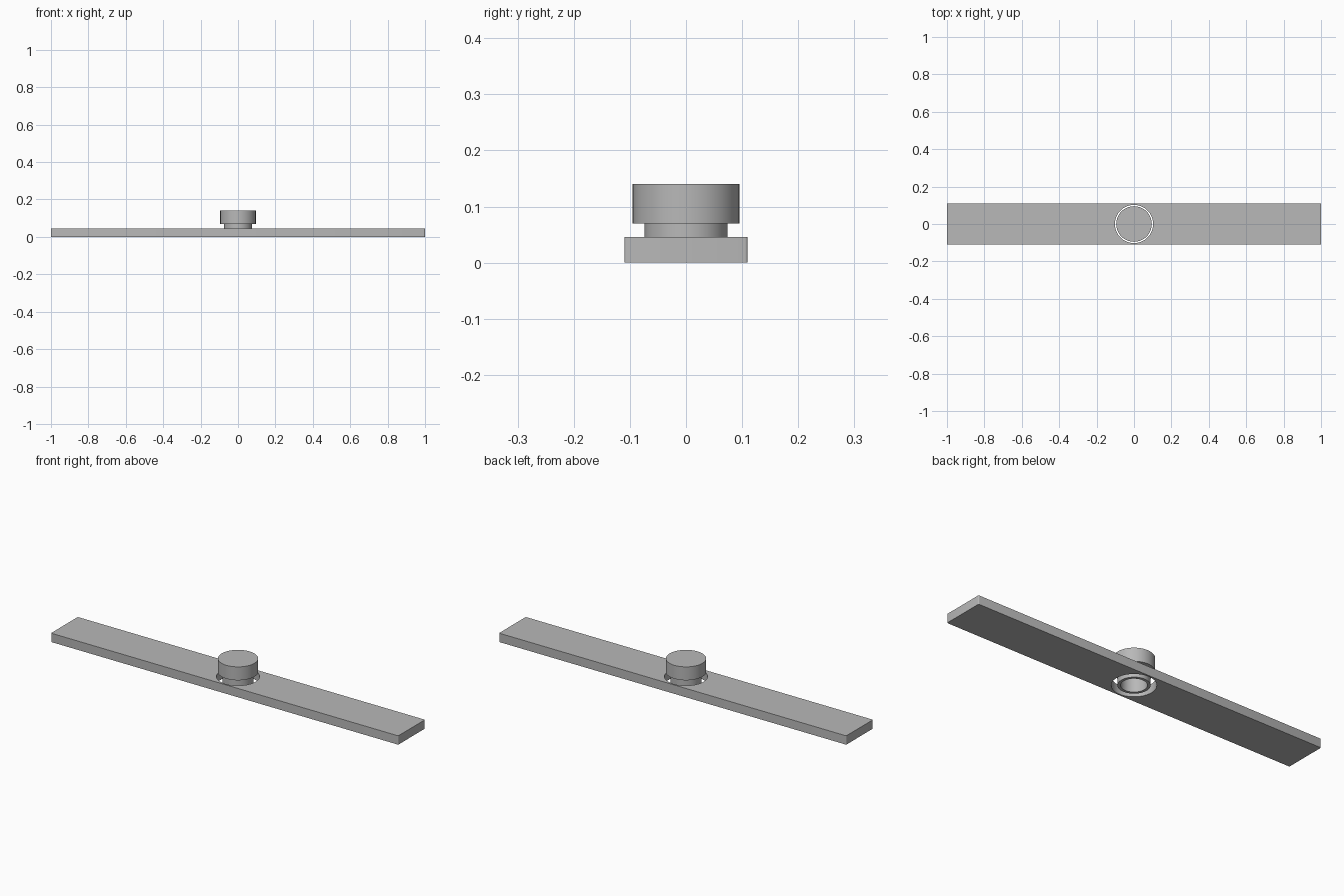
import bpy
import bmesh
from math import cos, sin, pi

cube = bpy.data.objects.get("Cube")
if cube:
    bpy.data.objects.remove(cube, do_unlink=True)

grey = bpy.data.materials.new("plain_grey")
grey.use_nodes = True
grey.diffuse_color = (0.48, 0.48, 0.48, 1)
grey.node_tree.nodes["Principled BSDF"].inputs["Base Color"].default_value = grey.diffuse_color

SEGMENTS = 64


def finish(name, bm):
    bmesh.ops.recalc_face_normals(bm, faces=bm.faces)
    mesh = bpy.data.meshes.new(name)
    bm.to_mesh(mesh)
    bm.free()
    mesh.materials.append(grey)
    obj = bpy.data.objects.new(name, mesh)
    bpy.context.collection.objects.link(obj)
    bpy.ops.object.select_all(action="DESELECT")
    obj.select_set(True)
    bpy.context.view_layer.objects.active = obj
    return obj


def lathe(name, profile):
    """Spin an (r, z) profile about z; points at r = 0 become poles."""
    bm = bmesh.new()
    verts = [bm.verts.new((r, 0, z)) for r, z in profile]
    edges = [bm.edges.new(pair) for pair in zip(verts, verts[1:])]
    bmesh.ops.spin(bm, geom=verts + edges, axis=(0, 0, 1), cent=(0, 0, 0),
                   angle=2 * pi, steps=SEGMENTS)
    bmesh.ops.remove_doubles(bm, verts=bm.verts, dist=0.0001)
    return finish(name, bm)


# Flat bar with slightly rounded corners
bm = bmesh.new()
bmesh.ops.create_cube(bm, size=1)
for v in bm.verts:
    v.co = (v.co.x * 2, v.co.y * 0.22, (v.co.z + 0.5) * 0.046)
corners = [e for e in bm.edges if abs(e.verts[0].co.z - e.verts[1].co.z) > 0.01]
bmesh.ops.bevel(bm, geom=corners, offset=0.005, segments=4, profile=0.5, affect="EDGES")
bar = finish("bar", bm)

# Round hole through the middle of the bar
bm = bmesh.new()
bmesh.ops.create_cone(bm, cap_ends=True, segments=SEGMENTS, radius1=0.102,
                      radius2=0.102, depth=0.3)
cutter = finish("hole_cutter", bm)
cutter.hide_render = True
cutter.hide_viewport = True
hole = bar.modifiers.new("hole", "BOOLEAN")
hole.object = cutter
hole.operation = "DIFFERENCE"
hole.solver = "EXACT"
bpy.context.view_layer.objects.active = bar
bar.select_set(True)
bpy.ops.object.modifier_apply(modifier="hole")
bpy.data.objects.remove(cutter, do_unlink=True)
bpy.ops.object.shade_smooth_by_angle(angle=0.6)

# Round knob: wide cap on a narrower hollow neck
lathe("knob", [(0, 0.14), (0.095, 0.14), (0.095, 0.07), (0.074, 0.07),
               (0.074, 0), (0.06, 0), (0.06, 0.07), (0, 0.07)])
bpy.ops.object.shade_smooth_by_angle(angle=0.6)
